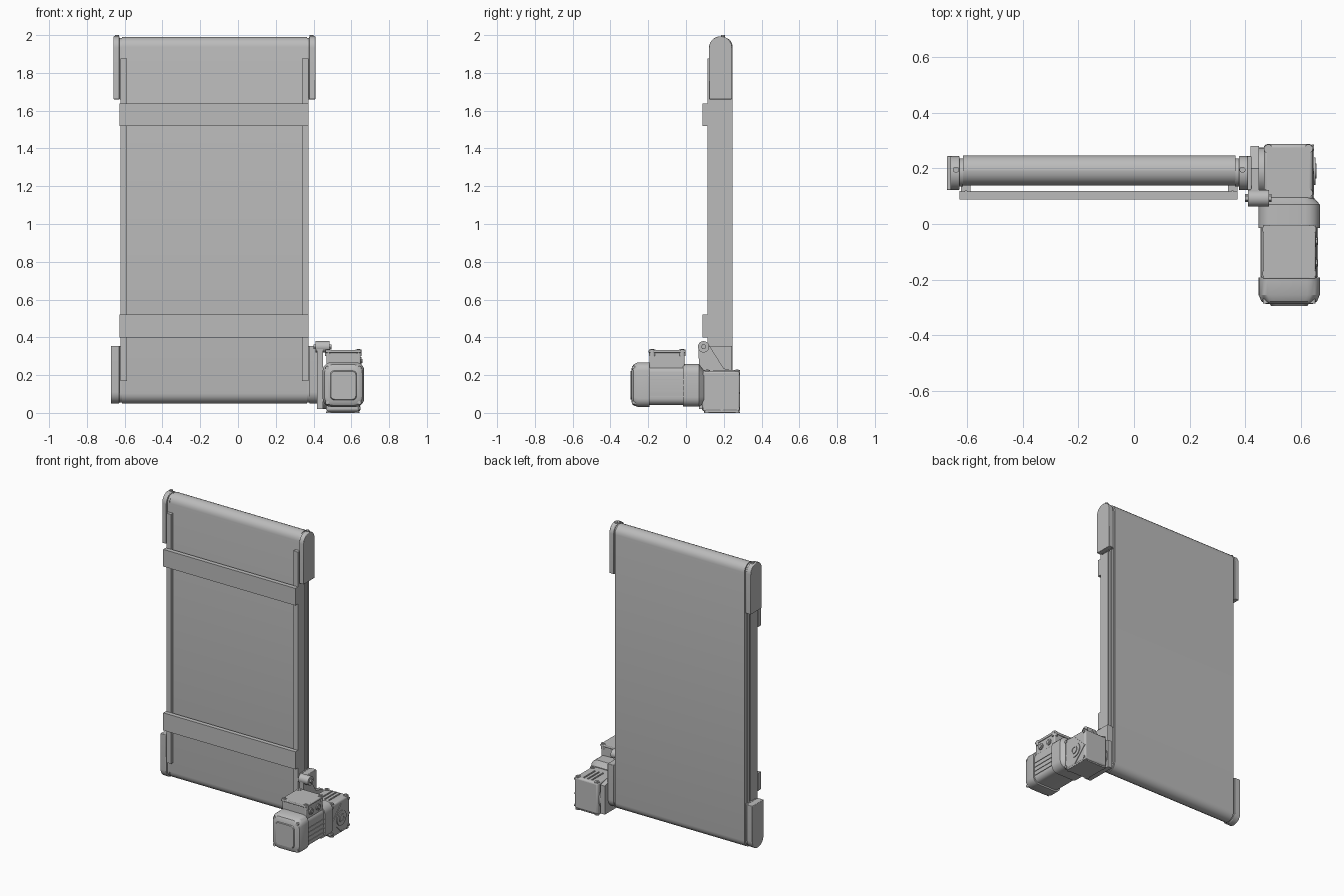
import bpy, bmesh, math
from mathutils import Vector

cube = bpy.data.objects.get("Cube")
if cube:
    bpy.data.objects.remove(cube, do_unlink=True)

grey = bpy.data.materials.new("plain grey")
grey.use_nodes = True
COLOUR = (0.5, 0.5, 0.5, 1)
grey.diffuse_color = COLOUR
grey.node_tree.nodes["Principled BSDF"].inputs["Base Color"].default_value = COLOUR


def place(axis, a, b, t):
    """Point (a, b) of a profile, moved t along the axis."""
    return Vector({"x": (t, a, b), "y": (a, t, b), "z": (a, b, t)}[axis])


def finish(name, bm, bevel=0):
    bmesh.ops.recalc_face_normals(bm, faces=bm.faces)
    mesh = bpy.data.meshes.new(name)
    bm.to_mesh(mesh)
    bm.free()
    mesh.materials.append(grey)
    ob = bpy.data.objects.new(name, mesh)
    bpy.context.collection.objects.link(ob)
    if bevel:
        mod = ob.modifiers.new("bevel", "BEVEL")
        mod.width, mod.segments = bevel, 3
        mod.limit_method, mod.angle_limit = "ANGLE", math.radians(40)
    bpy.ops.object.select_all(action="DESELECT")
    bpy.context.view_layer.objects.active = ob
    ob.select_set(True)
    bpy.ops.object.shade_smooth_by_angle(angle=math.radians(32))
    return ob


def loft(name, axis, sections, bevel=0):
    """Skin equal-length outlines; sections = [(position, outline), ...]."""
    bm = bmesh.new()
    rings = [[bm.verts.new(place(axis, a, b, t)) for a, b in pts] for t, pts in sections]
    n = len(rings[0])
    for r, s in zip(rings, rings[1:]):
        for i in range(n):
            j = (i + 1) % n
            bm.faces.new((r[i], r[j], s[j], s[i]))
    bm.faces.new(rings[0])
    bm.faces.new(rings[-1])
    return finish(name, bm, bevel)


def prism(name, axis, pts, lo, hi, bevel=0):
    return loft(name, axis, [(lo, pts), (hi, pts)], bevel)


def box(name, x, y, z, bevel=0):
    pts = [(x[0], y[0]), (x[1], y[0]), (x[1], y[1]), (x[0], y[1])]
    return prism(name, "z", pts, z[0], z[1], bevel)


def circle(a, b, r, n=24, start=0, sweep=math.tau):
    return [(a + r * math.cos(start + sweep * i / n),
             b + r * math.sin(start + sweep * i / n)) for i in range(n)]


def rounded(a, b, w, h, r):
    """Rounded rectangle outline with half sizes w and h."""
    pts = []
    for k, (sa, sb) in enumerate(((1, 1), (-1, 1), (-1, -1), (1, -1))):
        for i in range(6):
            t = math.pi / 2 * (k + i / 5)
            pts.append((a + sa * (w - r) + r * math.cos(t), b + sb * (h - r) + r * math.sin(t)))
    return pts


def slot_end(y0, y1, z_end, z_flat, up):
    """Side outline of a cover with one round end."""
    r, c = (y1 - y0) / 2, (y0 + y1) / 2
    zc = z_end - r if up else z_end + r
    s = 1 if up else -1
    arc = [(c + r * math.cos(math.pi * i / 16), zc + s * r * math.sin(math.pi * i / 16)) for i in range(17)]
    return [(y1, z_flat)] + arc + [(y0, z_flat)]


# Belt loop
XC = -0.125
belt = [(y, z) for y, z in rounded(0.193, 1.02, 0.054, 0.97, 0.0535)]
prism("belt", "x", belt, -0.615, 0.365)

# Frame, mirrored about the belt middle
for side, word in ((1, "left"), (-1, "right")):
    def fx(d0, d1):
        return sorted((XC + side * d0, XC + side * d1))

    # Grooved side rail and slotted front rail
    rail = [(.47, .118), (.497, .118), (.497, .19), (.488, .19), (.488, .205),
            (.497, .205), (.497, .222), (.491, .222), (.491, .236), (.47, .236)]
    prism(word + "_side_rail", "z", [(XC + side * d, y) for d, y in rail], 0.17, 1.875)
    slot = [(.463, .142), (.463, .115), (.475, .115), (.475, .128), (.482, .128),
            (.482, .115), (.497, .115), (.497, .142)]
    prism(word + "_slotted_rail", "z", [(XC + side * d, y) for d, y in slot], 0.17, 1.875)

    # Upper end cover
    prism(word + "_upper_cover", "x", slot_end(.122, .244, 1.994, 1.66, True), *fx(.502, .535), bevel=.004)
    prism(word + "_upper_bearing", "x", slot_end(.135, .236, 1.985, 1.66, True), *fx(.489, .503))
    lug = XC + side * .515
    prism(word + "_upper_screw", "z", circle(lug, .195, .011, 16), 1.98, 2.0)

    # Lower end cover
    prism(word + "_lower_cover", "x", slot_end(.122, .244, .05, .355, False), *fx(.503, .548), bevel=.004)
    prism(word + "_lower_bearing", "x", slot_end(.135, .236, .055, .355, False), *fx(.489, .504))

# Cross bars
for word, z in (("lower", (.4, .52)), ("upper", (1.52, 1.637))):
    box(word + "_cross_bar", (-.627, .372), (.088, .118), z)

# Torque arm and drive shaft
arm = [(.07, .02), (.28, .02), (.28, .215), (.2, .235), (.118, .365)]
arm += circle(.093, .35, .029, 14, .5, math.pi) + [(.066, .33), (.07, .22)]
prism("torque_arm", "x", arm, .418, .45)
prism("torque_arm_boss", "x", circle(.093, .35, .03), .41, .485)
prism("torque_arm_bolt", "x", circle(.093, .35, .014, 6), .40, .495)
prism("drive_shaft", "x", circle(.19, .105, .03), .36, .48)
prism("shaft_flange", "x", circle(.19, .105, .085, 32), .45, .47)

# Gearbox
GX, GY, GZ = .555, .19, .105
box("gearbox_body", (.467, .643), (.085, .287), (.008, .222), .012)
for z, word in ((.004, "bottom"), (.222, "top")):
    for x in (.483, .627):
        for y in (.112, .27):
            prism("gearbox_" + word + "_pad", "z", circle(x, y, .016, 16), z - .004, z + .004)
            prism("gearbox_" + word + "_bolt", "z", circle(x, y, .008, 6), z - .004, z + .007)
for i in range(3):
    x = GX - .03 + i * .03
    box("gearbox_rib", (x - .004, x + .004), (.145, .265), (.215, .227))
box("gearbox_foot", (.47, .64), (.1, .28), (0, .03), .004)
prism("gearbox_side_plate", "x", circle(GY, GZ, .095, 4), .64, .647)
prism("gearbox_side_hub", "x", circle(GY, GZ, .05, 32), .64, .652)
for y in (.098, .274):
    for z in (.024, .206):
        prism("gearbox_side_bolt", "x", circle(y, z, .009, 12), .638, .648)

# Hollow shaft ring with a recessed bore
bore = [(.64, circle(GY, GZ, .027)), (.656, circle(GY, GZ, .027)),
        (.656, circle(GY, GZ, .018)), (.645, circle(GY, GZ, .018))]
loft("hollow_shaft", "x", bore)

# Motor
MX, MZ = .558, .146


def shell(name, rows, bevel=0):
    return loft(name, "y", [(y, rounded(MX, MZ + dz, w, h, r)) for y, w, h, r, dz in rows], bevel)


shell("motor_flange", [(-.015, .11, .113, .05, 0), (.07, .11, .113, .05, 0),
                       (.082, .1, .1, .045, -.005), (.095, .088, .09, .04, -.01)])
shell("motor_body", [(-.2, .1, .103, .035, 0), (-.01, .1, .103, .035, 0)])
shell("fan_cover", [(-.192, .11, .118, .045, .004), (-.255, .11, .118, .045, .004),
                    (-.278, .1, .108, .045, .002), (-.288, .083, .09, .035, 0)])
shell("fan_grille", [(-.287, .07, .078, .02, 0), (-.294, .066, .074, .02, 0)])
for side in (1, -1):
    for up in (1, -1):
        x, z = MX + side * .085, MZ + up * .092
        prism("fan_cover_bolt", "y", circle(x, z, .01, 12), -.285, -.255)
    for i in range(4):
        z = MZ - .06 + i * .03
        box("motor_fin", sorted((MX + side * .095, MX + side * .104)), (-.19, -.01), (z - .003, z + .003))

# Terminal box on the motor
box("terminal_box", (.468, .648), (-.193, -.008), (.22, .318), .006)
box("terminal_lid", (.463, .653), (-.198, -.003), (.318, .333), .005)
for x in (.478, .638):
    for y in (-.178, -.02):
        prism("lid_screw_pad", "z", circle(x, y, .017, 16), .3, .335)
        prism("lid_screw", "z", circle(x, y, .009, 12), .33, .338)
for y in (-.14, -.062):
    prism("cable_plug", "x", circle(y, .275, .021, 20), .64, .655)
    prism("cable_plug_nut", "x", circle(y, .275, .013, 6), .65, .66)
